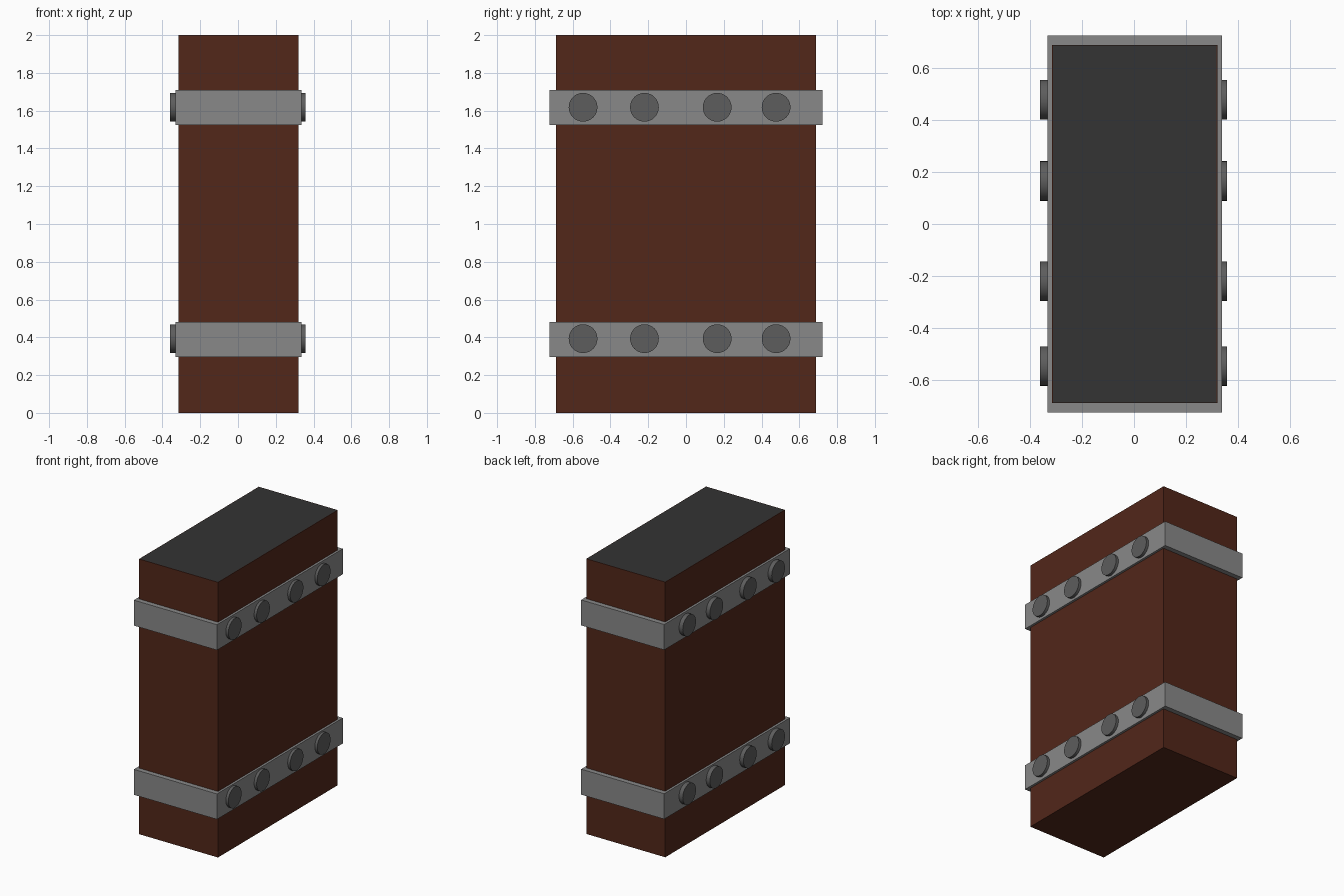
import bpy, bmesh
from math import pi

if "Cube" in bpy.data.objects:
    bpy.data.objects.remove(bpy.data.objects["Cube"])


def material(name, rgb):
    m = bpy.data.materials.new(name)
    m.diffuse_color = (*rgb, 1)
    m.use_nodes = True
    m.node_tree.nodes["Principled BSDF"].inputs["Base Color"].default_value = m.diffuse_color
    return m


wood = material("brown_wood", (0.085, 0.02, 0.01))
iron = material("grey_iron", (0.25, 0.25, 0.25))
dark_iron = material("dark_iron", (0.11, 0.11, 0.11))
charcoal = material("charcoal", (0.033, 0.033, 0.033))


def finish(name, bm, *mats):
    bmesh.ops.recalc_face_normals(bm, faces=bm.faces[:])
    mesh = bpy.data.meshes.new(name)
    bm.to_mesh(mesh)
    bm.free()
    ob = bpy.data.objects.new(name, mesh)
    bpy.context.collection.objects.link(ob)
    for m in mats:
        mesh.materials.append(m)
    return ob


# Body block with a dark inset panel flush in its top
bm = bmesh.new()
bmesh.ops.create_cube(bm, size=1)
for v in bm.verts:
    v.co = (v.co.x * 0.635 + 0.003, v.co.y * 1.375, v.co.z * 2 + 1)
top = max(bm.faces, key=lambda f: f.calc_center_median().z)
bmesh.ops.inset_region(bm, faces=[top], thickness=0.005)
top.material_index = 1
finish("body", bm, wood, charcoal)


# Metal strap: a rectangular ring hugging the body
def strap(name, z0, z1):
    bm = bmesh.new()
    loops = []
    for x, y in ((0.334, 0.723), (0.316, 0.686)):
        for z in (z0, z1):
            loops.append([bm.verts.new((sx * x + 0.003, sy * y, z))
                          for sx, sy in ((-1, -1), (1, -1), (1, 1), (-1, 1))])
    lo, hi, lo_in, hi_in = loops
    for a, b in ((lo, hi), (hi, hi_in), (hi_in, lo_in), (lo_in, lo)):
        for i in range(4):
            j = (i + 1) % 4
            bm.faces.new((a[i], a[j], b[j], b[i]))
    finish(name, bm, iron)


# Round rivet head lying along x
def rivet(name, x0, x1, y, z):
    bpy.ops.mesh.primitive_cylinder_add(
        vertices=32, radius=0.076, depth=abs(x1 - x0),
        location=((x0 + x1) / 2, y, z), rotation=(0, pi / 2, 0))
    ob = bpy.context.object
    ob.name = name
    ob.data.materials.append(dark_iron)
    bpy.ops.object.shade_smooth_by_angle()


for level, z0, rz in (("lower", 0.295, 0.393), ("upper", 1.525, 1.618)):
    strap(f"{level}_strap", z0, z0 + 0.185)
    for i, y in enumerate((-0.545, -0.22, 0.165, 0.477)):
        rivet(f"{level}_right_rivet_{i}", 0.33, 0.357, y, rz)
        rivet(f"{level}_left_rivet_{i}", -0.32, -0.361, y, rz)
